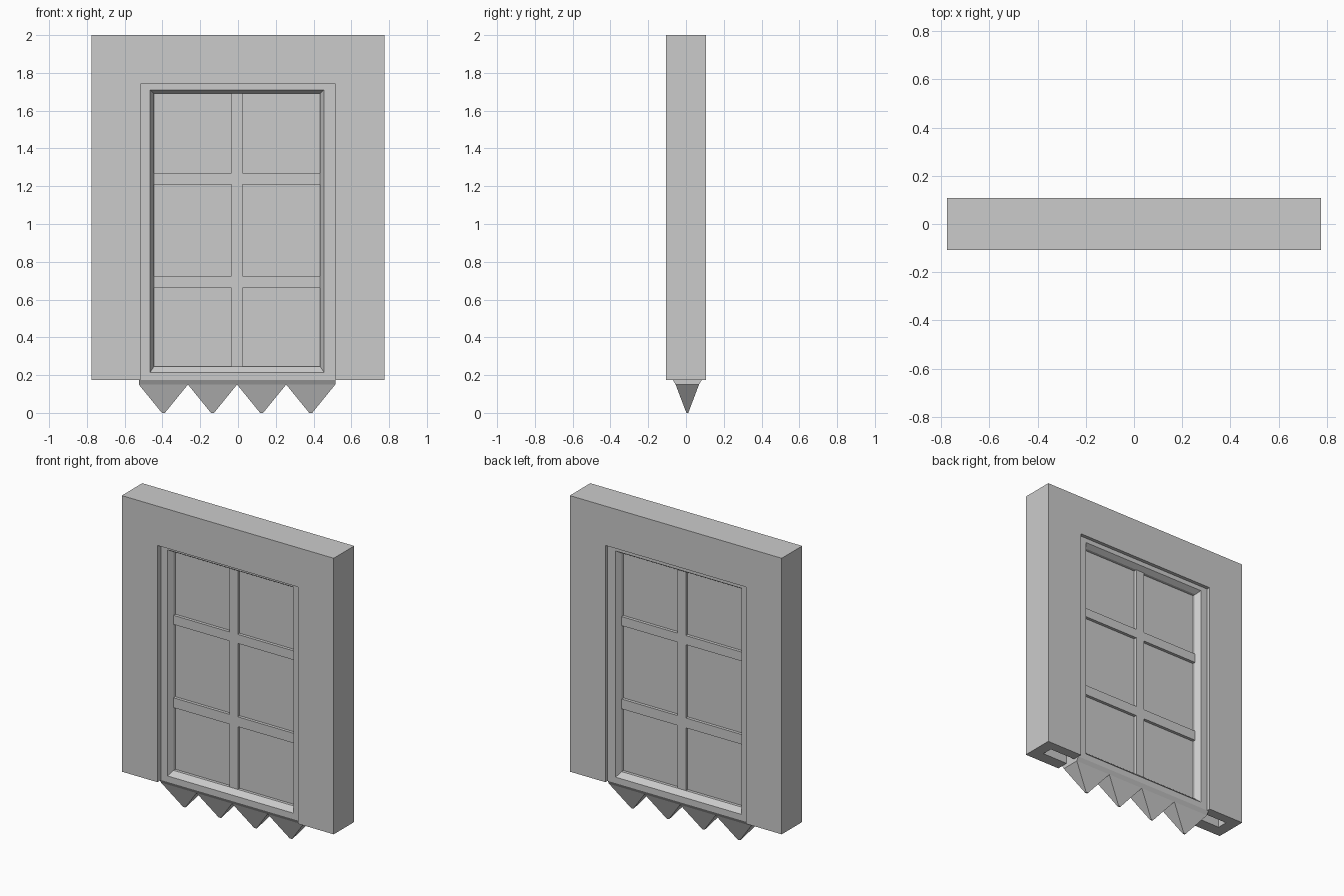
import bpy, bmesh

if "Cube" in bpy.data.objects:
    bpy.data.objects.remove(bpy.data.objects["Cube"])

Y0 = 0.007          # centre plane of the gate


def finish(name, bm):
    bmesh.ops.recalc_face_normals(bm, faces=bm.faces)
    me = bpy.data.meshes.new(name)
    bm.to_mesh(me)
    bm.free()
    ob = bpy.data.objects.new(name, me)
    bpy.context.collection.objects.link(ob)
    return ob


def box(name, x, y, z):
    bm = bmesh.new()
    bmesh.ops.create_cube(bm, size=1)
    for v in bm.verts:
        v.co = [r[0] if c < 0 else r[1] for c, r in zip(v.co, (x, y, z))]
    return finish(name, bm)


def extrude_outline(name, pts, y0, y1):
    bm = bmesh.new()
    face = bm.faces.new([bm.verts.new((x, y0, z)) for x, z in pts])
    ext = bmesh.ops.extrude_face_region(bm, geom=[face])
    for v in ext["geom"]:
        if isinstance(v, bmesh.types.BMVert):
            v.co.y = y1
    return finish(name, bm)


# Wall: an upside-down U around the doorway
outer, inner, low, lintel = 0.775, 0.515, 0.175, 1.74
wall = extrude_outline("wall", [(-outer, low), (-outer, 2), (outer, 2), (outer, low),
                                (inner, low), (inner, lintel), (-inner, lintel), (-inner, low)],
                       -0.107, 0.107)

# Guide slots cut into both jambs
for side in (-1, 1):
    xs = sorted((side * 0.50, side * 0.70))
    cutter = box("slot_cutter", xs, (Y0 - 0.035, Y0 + 0.035), (0.1, 1.70))
    cutter.hide_render = True
    cutter.hide_set(True)
    mod = wall.modifiers.new("slot", 'BOOLEAN')
    mod.operation = 'DIFFERENCE'
    mod.solver = 'EXACT'
    mod.object = cutter

# Gate frame: rectangular rings (x0, x1, z0, z1, y) joined into a mitred frame
half = [(-0.525, 0.515, 0.15, 1.75, 0.062),
        (-0.525, 0.515, 0.175, 1.75, 0.077),
        (-0.465, 0.455, 0.215, 1.71, 0.077),
        (-0.445, 0.435, 0.245, 1.69, 0.045)]
rings = [r[:4] + (-r[4],) for r in half] + half[::-1]
bm = bmesh.new()
loops = [[bm.verts.new((x, Y0 + y, z)) for x, z in ((a, c), (b, c), (b, d), (a, d))]
         for a, b, c, d, y in rings]
for i, la in enumerate(loops):
    lb = loops[(i + 1) % len(loops)]
    for j in range(4):
        k = (j + 1) % 4
        bm.faces.new((la[j], la[k], lb[k], lb[j]))
finish("gate_frame", bm)

# Recessed panels and crossing bars
box("gate_panels", (-0.45, 0.44), (Y0 - 0.025, Y0 + 0.025), (0.24, 1.70))
box("upright_bar", (-0.035, 0.025), (Y0 - 0.045, Y0 + 0.045), (0.245, 1.69))
for z in ((0.66, 0.725), (1.21, 1.27)):
    for x in ((-0.445, -0.035), (0.025, 0.435)):
        box("cross_bar", x, (Y0 - 0.045, Y0 + 0.045), z)

# Row of four spikes under the gate
for i in range(4):
    cx = -0.395 + 0.26 * i
    bm = bmesh.new()
    bmesh.ops.create_cube(bm, size=2)
    for v in bm.verts:
        top = v.co.z > 0
        v.co = (cx + v.co.x * (0.13 if top else 0.008),
                Y0 + v.co.y * (0.062 if top else 0.005), 0.15 if top else 0)
    finish("spike", bm)
